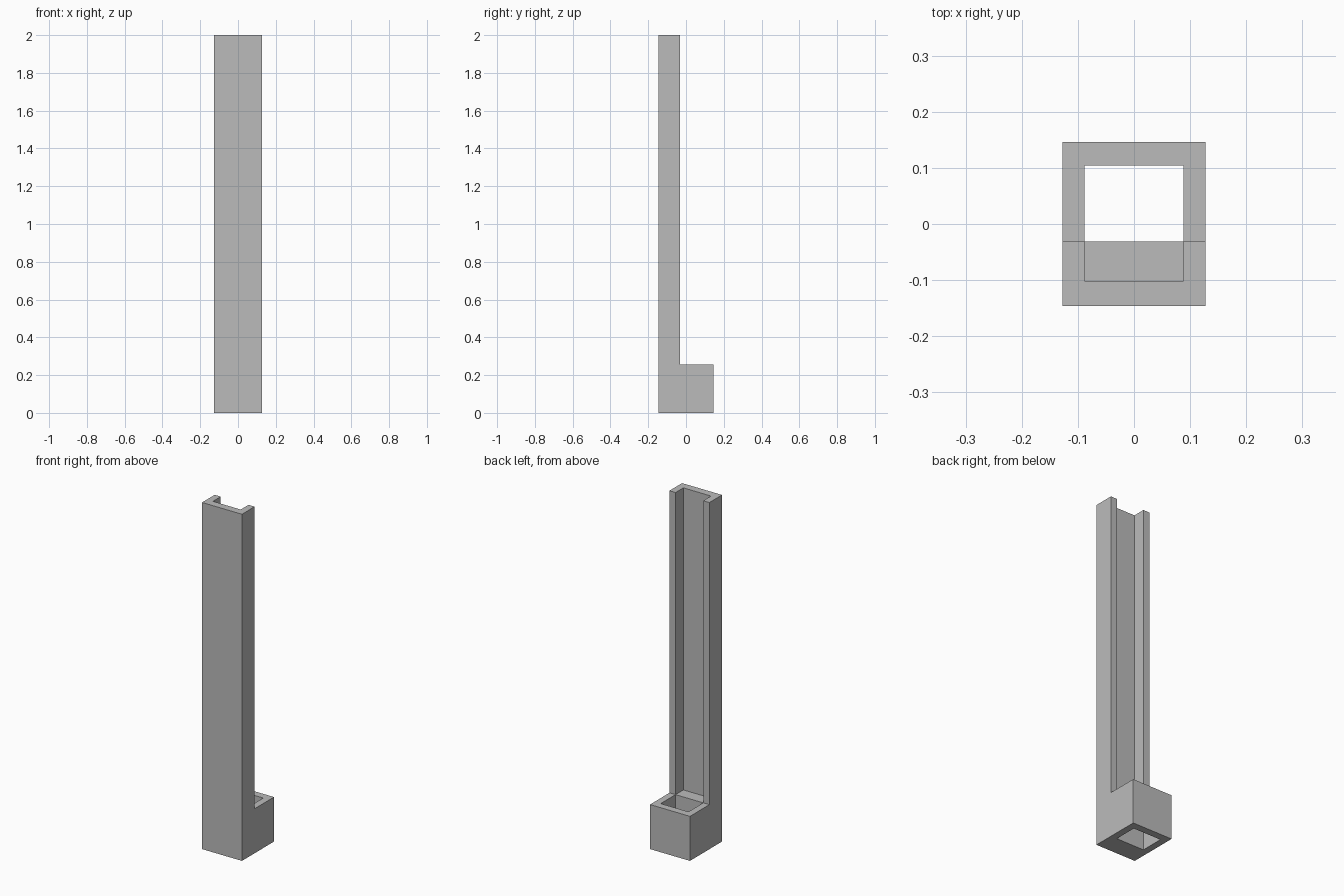
import bpy, bmesh

cube = bpy.data.objects.get("Cube")
if cube:
    bpy.data.objects.remove(cube, do_unlink=True)

# Shared dimensions
W, D = 0.1275, 0.146          # outer half width and half depth
IN_X = 0.0885                 # inner half width of channel and socket
CHANNEL_Y = -0.102            # inner face of the channel's front wall
STEP_Y = -0.031               # open back edge of the channel
SOCKET_Y = 0.104              # back edge of the socket hole
BASE_H, TOP = 0.257, 2.0

grey = bpy.data.materials.new("plain grey")
grey.use_nodes = True
colour = (0.5, 0.5, 0.5, 1)
grey.diffuse_color = colour
grey.node_tree.nodes["Principled BSDF"].inputs["Base Color"].default_value = colour


def box(bm, x0, x1, y0, y1, z0, z1):
    """Add an axis-aligned box to the mesh."""
    made = bmesh.ops.create_cube(bm, size=1)["verts"]
    for v in made:
        v.co.x = x1 if v.co.x > 0 else x0
        v.co.y = y1 if v.co.y > 0 else y0
        v.co.z = z1 if v.co.z > 0 else z0


def make_object(name, bm):
    mesh = bpy.data.meshes.new(name)
    bm.to_mesh(mesh)
    bm.free()
    mesh.materials.append(grey)
    obj = bpy.data.objects.new(name, mesh)
    bpy.context.collection.objects.link(obj)
    return obj


# Solid post with a wider foot: one side profile extruded across x
bm = bmesh.new()
profile = [(-D, 0), (D, 0), (D, BASE_H), (STEP_Y, BASE_H), (STEP_Y, TOP), (-D, TOP)]
face = bm.faces.new([bm.verts.new((-W, y, z)) for y, z in profile])
side = bmesh.ops.extrude_face_region(bm, geom=[face])["geom"]
bmesh.ops.translate(bm, vec=(2 * W, 0, 0),
                    verts=[g for g in side if isinstance(g, bmesh.types.BMVert)])
bmesh.ops.recalc_face_normals(bm, faces=bm.faces)
post = make_object("channel_post", bm)

# Cutters: the open channel above the foot, and the socket through the foot
cuts = {
    "channel_cutter": (CHANNEL_Y, STEP_Y + 0.1, BASE_H, TOP + 0.1),
    "socket_cutter": (STEP_Y, SOCKET_Y, -0.1, BASE_H + 0.1),
}
for name, (y0, y1, z0, z1) in cuts.items():
    bm = bmesh.new()
    box(bm, -IN_X, IN_X, y0, y1, z0, z1)
    cutter = make_object(name, bm)
    mod = post.modifiers.new(name, 'BOOLEAN')
    mod.operation = 'DIFFERENCE'
    mod.solver = 'EXACT'
    mod.object = cutter
    bpy.context.view_layer.objects.active = post
    bpy.ops.object.modifier_apply(modifier=name)
    bpy.data.objects.remove(cutter, do_unlink=True)
